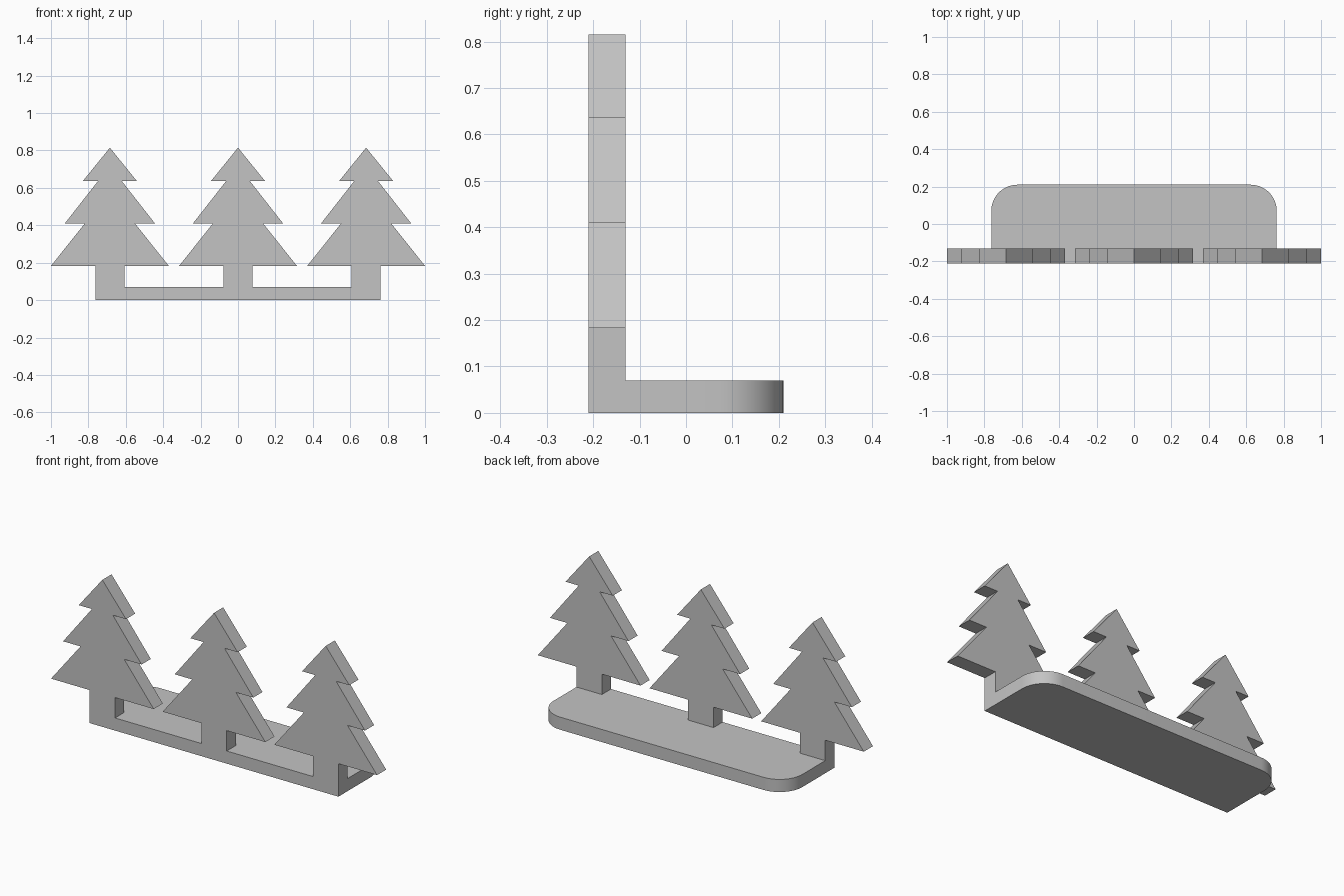
import bpy
import bmesh

cube = bpy.data.objects.get("Cube")
if cube:
    bpy.data.objects.remove(cube, do_unlink=True)

FRONT, BACK = -0.21, 0.21
TREE_THICKNESS = 0.08
BASE_HEIGHT = 0.07
BASE_HALF_WIDTH = 0.763
TREE_SPACING = 0.685

# One plain grey for the whole piece
grey = bpy.data.materials.new("plain_grey")
grey.use_nodes = True
colour = (0.55, 0.55, 0.55, 1.0)
grey.diffuse_color = colour
grey.node_tree.nodes["Principled BSDF"].inputs["Base Color"].default_value = colour


def extrude_profile(bm, points, direction):
    """Fill a closed outline and give it thickness."""
    face = bm.faces.new([bm.verts.new(p) for p in points])
    moved = bmesh.ops.extrude_face_region(bm, geom=[face], use_keep_orig=True)
    verts = [g for g in moved["geom"] if isinstance(g, bmesh.types.BMVert)]
    bmesh.ops.translate(bm, verts=verts, vec=direction)
    bmesh.ops.recalc_face_normals(bm, faces=bm.faces[:])


def finish(bm, name):
    mesh = bpy.data.meshes.new(name)
    bm.to_mesh(mesh)
    bm.free()
    mesh.materials.append(grey)
    obj = bpy.data.objects.new(name, mesh)
    bpy.context.collection.objects.link(obj)
    return obj


# Base slab with two rounded back corners
bm = bmesh.new()
w = BASE_HALF_WIDTH
extrude_profile(bm, [(-w, FRONT, 0), (w, FRONT, 0), (w, BACK, 0), (-w, BACK, 0)],
                (0, 0, BASE_HEIGHT))
corners = [e for e in bm.edges if all(v.co.y > 0 for v in e.verts)
           and abs(e.verts[0].co.z - e.verts[1].co.z) > 0.01]
bmesh.ops.bevel(bm, geom=corners, offset=0.14, segments=14, profile=0.5,
                affect="EDGES")
base = finish(bm, "base")
bpy.ops.object.select_all(action="DESELECT")
base.select_set(True)
bpy.context.view_layer.objects.active = base
bpy.ops.object.shade_smooth_by_angle(angle=0.6)

# Half outline of a tree: trunk, three tiers of branches
half_tree = [(0.078, BASE_HEIGHT), (0.078, 0.183), (0.315, 0.183),
             (0.134, 0.41), (0.241, 0.41), (0.064, 0.636), (0.145, 0.636)]
outline = half_tree + [(0, 0.815)] + [(-x, z) for x, z in reversed(half_tree)]

# Row of three flat trees along the front edge
for name, x0 in (("right_tree", -TREE_SPACING), ("middle_tree", 0),
                 ("left_tree", TREE_SPACING)):
    bm = bmesh.new()
    extrude_profile(bm, [(x0 + x, FRONT, z) for x, z in outline],
                    (0, TREE_THICKNESS, 0))
    finish(bm, name)
